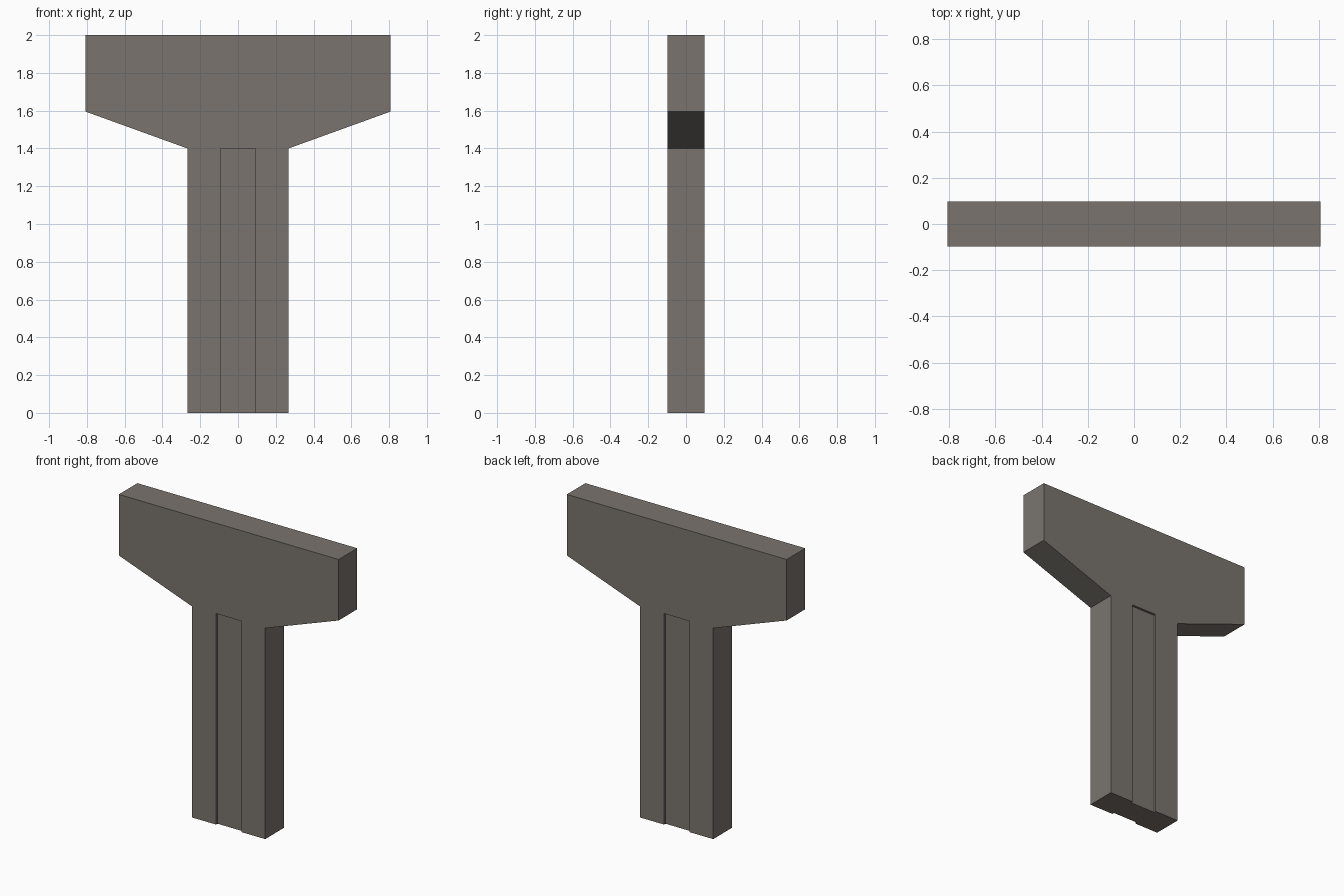
import bpy, bmesh

if "Cube" in bpy.data.objects:
    bpy.data.objects.remove(bpy.data.objects["Cube"])

HALF_DEPTH = 0.0975
RECESS = 0.015

concrete = bpy.data.materials.new("warm grey concrete")
concrete.diffuse_color = (0.195, 0.175, 0.158, 1)
concrete.use_nodes = True
concrete.node_tree.nodes["Principled BSDF"].inputs["Base Color"].default_value = concrete.diffuse_color


def extrude_profile(name, points, y0, y1):
    """Extrude an x-z outline along y."""
    bm = bmesh.new()
    face = bm.faces.new([bm.verts.new((x, y0, z)) for x, z in points])
    ext = bmesh.ops.extrude_face_region(bm, geom=[face])
    verts = [g for g in ext["geom"] if isinstance(g, bmesh.types.BMVert)]
    bmesh.ops.translate(bm, verts=verts, vec=(0, y1 - y0, 0))
    bmesh.ops.recalc_face_normals(bm, faces=bm.faces)
    mesh = bpy.data.meshes.new(name)
    bm.to_mesh(mesh)
    bm.free()
    mesh.materials.append(concrete)
    obj = bpy.data.objects.new(name, mesh)
    bpy.context.collection.objects.link(obj)
    return obj


# Hammerhead pier: column flaring into a wide cap
half = [(0.268, 0), (0.268, 1.4), (0.807, 1.595), (0.807, 2)]
outline = half + [(-x, z) for x, z in reversed(half)]
pier = extrude_profile("bridge_pier", outline, -HALF_DEPTH, HALF_DEPTH)

# Shallow recess down the column, front and back, open at the foot
slot = [(-0.093, -0.1), (0.093, -0.1), (0.093, 1.4), (-0.093, 1.4)]
for side, label in ((-1, "front"), (1, "back")):
    cutter = extrude_profile(label + "_recess_cutter", slot,
                             side * (HALF_DEPTH - RECESS), side * (HALF_DEPTH + 0.1))
    cutter.hide_render = True
    cutter.hide_set(True)
    mod = pier.modifiers.new(label + "_recess", 'BOOLEAN')
    mod.operation = 'DIFFERENCE'
    mod.solver = 'EXACT'
    mod.object = cutter
